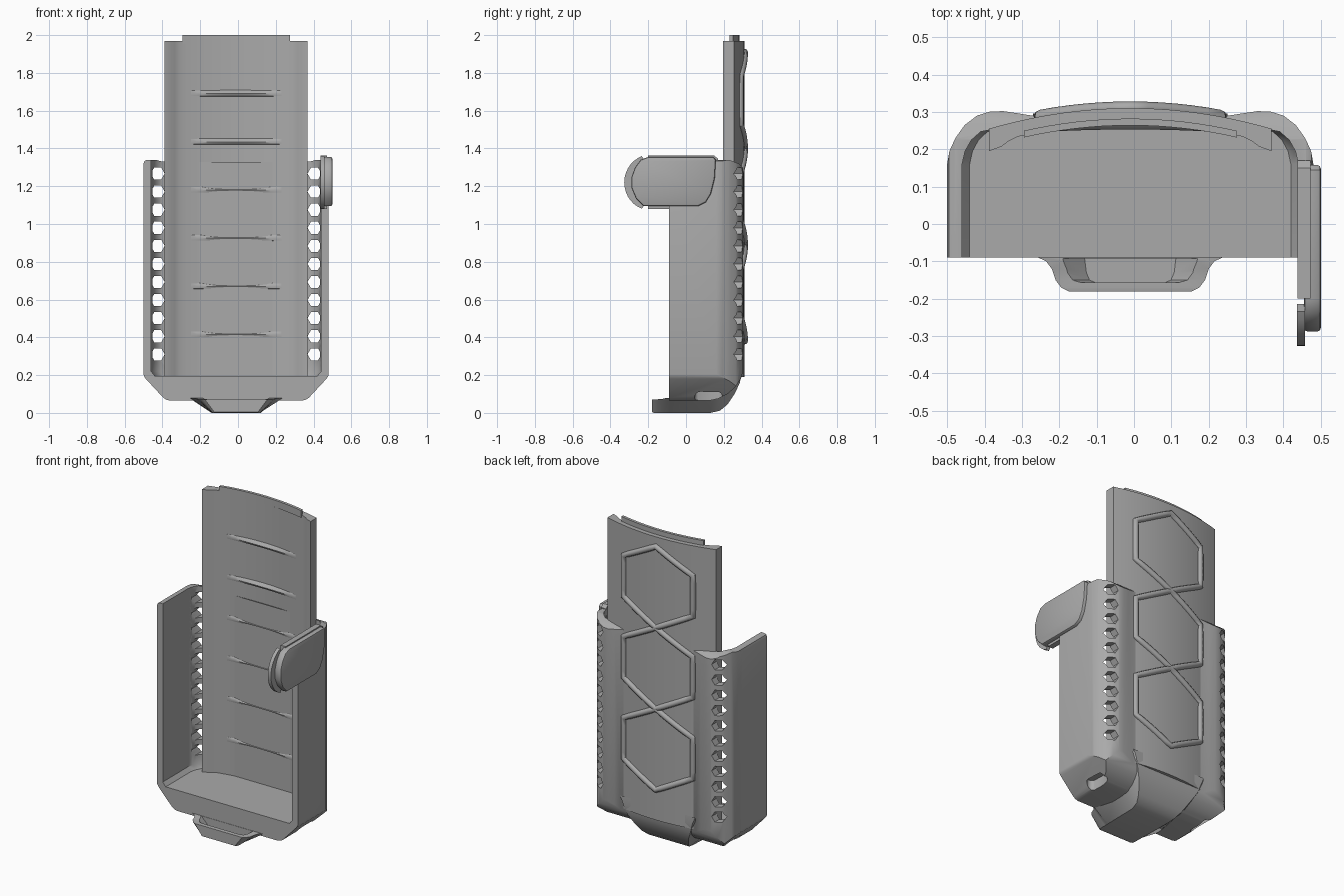
import bpy, bmesh, math
from mathutils import Vector

cube = bpy.data.objects.get("Cube")
if cube:
    bpy.data.objects.remove(cube)

CX = -0.01  # centre line of the holder
mat = bpy.data.materials.new("matte_grey")
mat.use_nodes = True
GREY = (0.4, 0.4, 0.4, 1)
mat.diffuse_color = GREY
mat.node_tree.nodes["Principled BSDF"].inputs["Base Color"].default_value = GREY


def loft(name, rings):
    """Closed solid through rings with equal point counts."""
    bm = bmesh.new()
    loops = [[bm.verts.new(p) for p in ring] for ring in rings]
    n = len(loops[0])
    for a, b in zip(loops, loops[1:]):
        for i in range(n):
            bm.faces.new((a[i], a[(i + 1) % n], b[(i + 1) % n], b[i]))
    bm.faces.new(loops[0])
    bm.faces.new(loops[-1])
    bmesh.ops.recalc_face_normals(bm, faces=bm.faces)
    mesh = bpy.data.meshes.new(name)
    bm.to_mesh(mesh)
    bm.free()
    mesh.materials.append(mat)
    obj = bpy.data.objects.new(name, mesh)
    bpy.context.collection.objects.link(obj)
    return obj


def prism(name, pts, axis, a, b):
    place = {"x": lambda u, v, t: (t, u, v),
             "y": lambda u, v, t: (u, t, v),
             "z": lambda u, v, t: (u, v, t)}[axis]
    return loft(name, [[place(u, v, t) for u, v in pts] for t in (a, b)])


def select(obj):
    bpy.ops.object.select_all(action="DESELECT")
    obj.select_set(True)
    bpy.context.view_layer.objects.active = obj


def cut(obj, cutter, op="DIFFERENCE"):
    mod = obj.modifiers.new("cut", "BOOLEAN")
    mod.operation, mod.object, mod.solver = op, cutter, "EXACT"
    select(obj)
    bpy.ops.object.modifier_apply(modifier=mod.name)
    bpy.data.objects.remove(cutter)


def bevel(obj, width, segments=3, angle=40):
    mod = obj.modifiers.new("bevel", "BEVEL")
    mod.width, mod.segments, mod.limit_method = width, segments, "ANGLE"
    mod.angle_limit = math.radians(angle)
    select(obj)
    bpy.ops.object.modifier_apply(modifier=mod.name)


def smooth(obj, angle=35):
    select(obj)
    bpy.ops.object.shade_smooth_by_angle(angle=math.radians(angle))


def mirrored(half):
    """Half outline given from +x to the middle, completed on -x."""
    return [(CX + x, y) for x, y in half] + [(CX - x, y) for x, y in reversed(half)]


def front_y(x):
    return 0.27 - 0.4 * x * x


def back_y(x):
    return 0.31 - 0.385 * x * x


def spread(lo, hi, n):
    return [lo + (hi - lo) * i / n for i in range(n + 1)]


# Holder shell: plan outline trimmed by front and side silhouettes
shell = prism("holder_shell", mirrored([
    (0.49, -0.09), (0.49, 0.16), (0.484, 0.195), (0.468, 0.23), (0.443, 0.265),
    (0.41, 0.29), (0.375, 0.301), (0.34, 0.302), (0.3, 0.296), (0.25, 0.288),
    (0.2, 0.284), (0.05, 0.29)]), "z", 0, 1.5)
cut(shell, prism("front_trim", mirrored([
    (0.47, 1.34), (0.485, 1.334), (0.492, 1.315), (0.492, 0.215), (0.488, 0.195),
    (0.478, 0.18), (0.385, 0.08), (0.37, 0.07), (0.35, 0.065)]), "y", -1, 1), "INTERSECT")
cut(shell, prism("side_trim", [
    (-0.2, 0), (0.1, 0.06), (0.17, 0.075), (0.22, 0.1), (0.26, 0.135), (0.29, 0.18),
    (0.305, 0.23), (0.31, 0.28), (0.31, 1.29), (0.28, 1.32), (0.24, 1.335),
    (0.2, 1.35), (-0.2, 1.35)], "x", -1, 1), "INTERSECT")

# Inner cavity with a chamfered foot
inner = [(0.45, -0.2), (0.45, 0.16), (0.442, 0.195), (0.425, 0.225), (0.4, 0.247),
         (0.36, 0.255), (0.3, 0.255)]
cut(shell, loft("cavity", [
    [(x, y, z) for x, y in mirrored([(px * s, py) for px, py in inner])]
    for z, s in ((0.195, 0.955), (0.22, 1), (1.6, 1))]))

# Columns of hexagonal vents and the two slots underneath
for side in (-1, 1):
    for i in range(11):
        z = 0.31 + 0.0957 * i
        hexagon = [(CX + side * 0.415 + 0.037 * math.cos(k * math.pi / 3),
                    z + 0.037 * math.sin(k * math.pi / 3)) for k in range(6)]
        cut(shell, prism("vent_cutter", hexagon, "y", 0.19, 0.4))
    slot = []
    for k in range(16):
        a = 2 * math.pi * k / 16
        shift = 0.045 if math.sin(a) > 0 else -0.045
        slot.append((CX + side * 0.385 + 0.03 * math.cos(a),
                     0.12 + shift + 0.03 * math.sin(a)))
    cut(shell, prism("slot_cutter", slot, "z", 0, 0.13))
smooth(shell)

# Curved back panel with inward hooked edges
panel_half = [(0.378, 0.195), (0.378, 0.255)] + [(x, back_y(x)) for x in spread(0.34, 0.02, 8)]
inside = [(x, front_y(x)) for x in spread(-0.3, 0.3, 16)]
hook = [(0.325, 0.222), (0.345, 0.207)]
panel_pts = mirrored(panel_half) + [(CX - x, y) for x, y in reversed(hook)]
panel_pts += [(CX + x, y) for x, y in inside] + [(CX + x, y) for x, y in hook]
panel = prism("back_panel", panel_pts, "z", 0.19, 1.97)
smooth(panel)

# Thin lip on top of the panel
lip_x = spread(-0.285, 0.285, 16)
lip_pts = [(CX + x, front_y(x) - 0.006) for x in lip_x]
lip_pts += [(CX + x, front_y(x) + 0.012) for x in reversed(lip_x)]
smooth(prism("panel_lip", lip_pts, "z", 1.955, 2.0))

# Tapered cross ridges on the inside of the panel
for i in range(6):
    z = 0.415 + 0.255 * i
    rings = []
    for x in spread(-0.24, 0.24, 16):
        h = 0.001 + 0.016 * (1 - (x / 0.24) ** 2)
        y = front_y(x)
        rings.append([(CX + x, y + 0.01, z + 0.025), (CX + x, y - h * 0.3, z + 0.015),
                      (CX + x, y - h, z), (CX + x, y - h * 0.6, z - 0.012),
                      (CX + x, y + 0.01, z - 0.018)])
    smooth(loft("panel_ridge", rings))

# Three linked hexagon ribs on the back
for i in range(3):
    zc = 0.635 + 0.51 * i
    corners = [(0, 0.255), (0.24, 0.128), (0.24, -0.128),
               (0, -0.255), (-0.24, -0.128), (-0.24, 0.128)]
    path = []
    for k in range(6):
        a, b = Vector(corners[k]), Vector(corners[(k + 1) % 6])
        path += [a.lerp(b, t / 6) for t in range(6)]
    curve = bpy.data.curves.new("hexagon_rib", "CURVE")
    curve.dimensions = "3D"
    curve.bevel_depth, curve.bevel_resolution = 0.018, 2
    spline = curve.splines.new("POLY")
    spline.points.add(len(path) - 1)
    for pt, p in zip(spline.points, path):
        pt.co = (CX + p.x, back_y(p.x), zc + p.y, 1)
    spline.use_cyclic_u = True
    curve.materials.append(mat)
    rib = bpy.data.objects.new("hexagon_rib", curve)
    bpy.context.collection.objects.link(rib)
    select(rib)
    bpy.ops.object.convert(target="MESH")
    smooth(rib, 50)

# Keel under the holder: y, top half width, bottom half width, bottom z, top z
keel_rows = [(-0.18, 0.165, 0.115, 0.004, 0.07), (-0.17, 0.185, 0.12, 0, 0.072),
             (-0.15, 0.2, 0.125, 0, 0.072), (-0.12, 0.21, 0.125, 0, 0.075),
             (-0.1, 0.225, 0.125, 0, 0.08), (-0.088, 0.25, 0.125, 0, 0.08),
             (0.13, 0.25, 0.13, 0, 0.12), (0.18, 0.25, 0.14, 0.012, 0.14),
             (0.22, 0.25, 0.16, 0.045, 0.16), (0.26, 0.26, 0.19, 0.105, 0.2),
             (0.285, 0.26, 0.22, 0.16, 0.24), (0.296, 0.26, 0.24, 0.22, 0.27)]
keel = loft("bottom_keel", [
    [(CX + s * w, y, z) for s, w, z in ((-1, wt, zt), (-1, wb, zb), (1, wb, zb), (1, wt, zt))]
    for y, wt, wb, zb, zt in keel_rows])
pocket = mirrored([(0.185, -0.092), (0.178, -0.13), (0.165, -0.15), (0.14, -0.157)])
cut(keel, loft("pocket_cutter", [
    [(CX + (x - CX) * s, y, z) for x, y in pocket] for z, s in ((0.02, 0.66), (0.085, 1))]))
smooth(keel)

# Side clip: backing, rounded outer plate and curved front flange
smooth(prism("clip_backing", [
    (-0.2, 1.362), (0.15, 1.362), (0.17, 1.345), (0.165, 1.24), (0.145, 1.15),
    (0.115, 1.1), (0.07, 1.08), (-0.2, 1.08)], "x", 0.437, 0.472))
plate = prism("clip_plate", [
    (-0.2, 1.355), (0.145, 1.355), (0.158, 1.34), (0.152, 1.24), (0.132, 1.16),
    (0.105, 1.115), (0.065, 1.095), (-0.225, 1.095), (-0.265, 1.135), (-0.288, 1.19),
    (-0.288, 1.25), (-0.27, 1.3), (-0.24, 1.34)], "x", 0.455, 0.5)
bevel(plate, 0.01, 2, 60)
smooth(plate)
arc = [math.radians(a) for a in spread(110, 250, 14)]
flange_pts = [(-0.185 + 0.142 * math.cos(a), 1.22 + 0.148 * math.sin(a)) for a in arc]
flange_pts += [(-0.18 + 0.1 * math.cos(a), 1.22 + 0.115 * math.sin(a)) for a in reversed(arc)]
smooth(prism("clip_flange", flange_pts, "x", 0.436, 0.458))
